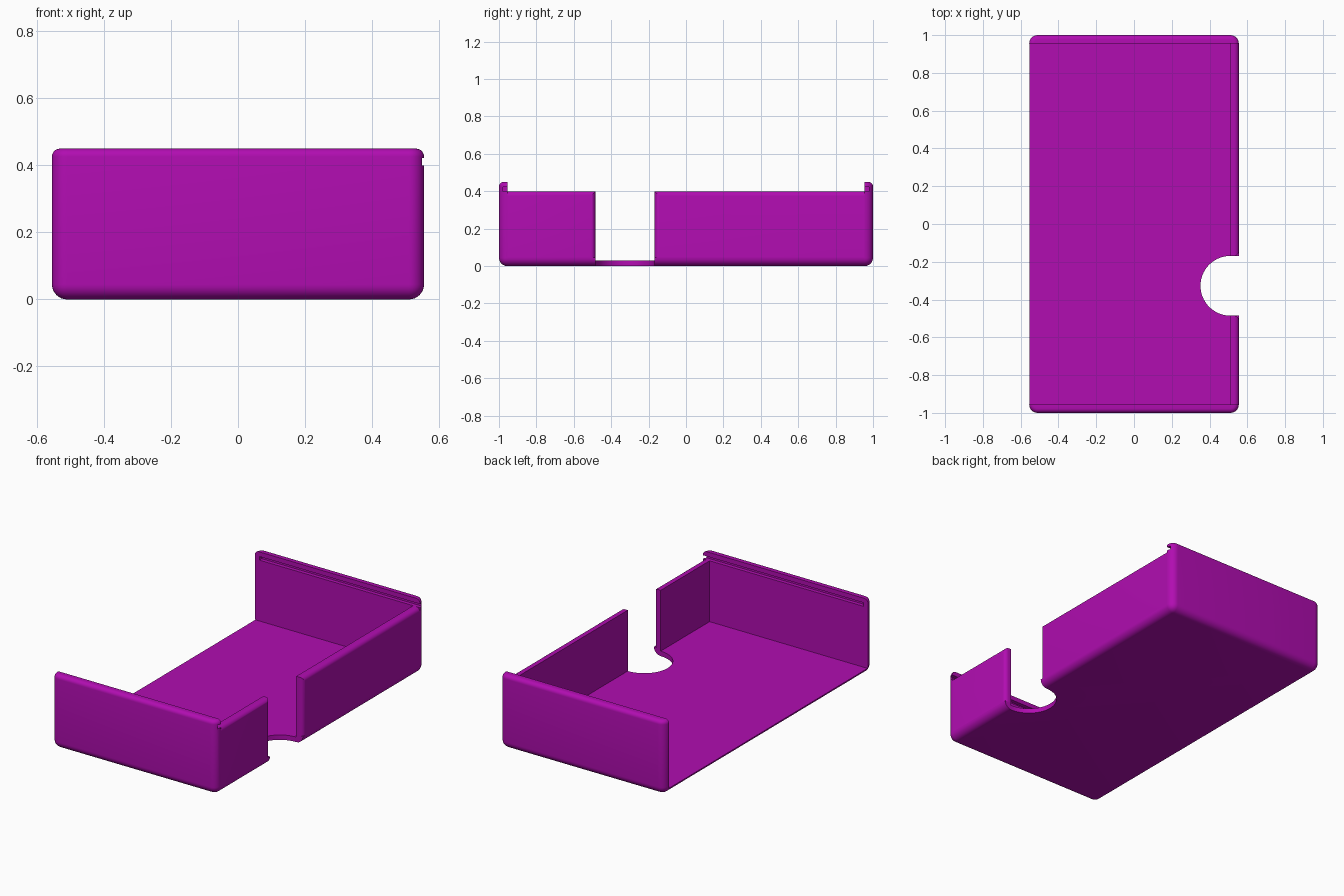
import bpy, bmesh, math

if "Cube" in bpy.data.objects:
    bpy.data.objects.remove(bpy.data.objects["Cube"], do_unlink=True)

X, H, R = 0.555, 0.45, 0.045         # half width, height, corner radius
IN_X, IN_Y = 0.51, 0.955             # inner wall faces
FLOOR, SIDE_TOP = 0.03, 0.40
SLOT_Y, SLOT_R = -0.327, 0.158

purple = bpy.data.materials.new("purple plastic")
purple.use_nodes = True
colour = (0.44, 0.004, 0.44, 1)
purple.diffuse_color = colour
bsdf = purple.node_tree.nodes["Principled BSDF"]
bsdf.inputs["Base Color"].default_value = colour


def make_object(name, bm):
    bmesh.ops.recalc_face_normals(bm, faces=bm.faces)
    mesh = bpy.data.meshes.new(name)
    bm.to_mesh(mesh)
    bm.free()
    mesh.materials.append(purple)
    obj = bpy.data.objects.new(name, mesh)
    bpy.context.collection.objects.link(obj)
    return obj


def box(x0, x1, y0, y1, z0, z1):
    bm = bmesh.new()
    bmesh.ops.create_cube(bm, size=1)
    for v in bm.verts:
        v.co.x = x0 if v.co.x < 0 else x1
        v.co.y = y0 if v.co.y < 0 else y1
        v.co.z = z0 if v.co.z < 0 else z1
    return bm


def round_edges(bm, rule, radius, segments):
    edges = [e for e in bm.edges if rule(e.verts[0].co, e.verts[1].co)]
    bmesh.ops.bevel(bm, geom=edges, offset=radius, segments=segments,
                    profile=0.5, affect='EDGES')


def activate(obj):
    bpy.ops.object.select_all(action='DESELECT')
    obj.select_set(True)
    bpy.context.view_layer.objects.active = obj


def cut(target, bm):
    cutter = make_object("cutter", bm)
    cutter.hide_render = True
    mod = target.modifiers.new("cut", 'BOOLEAN')
    mod.operation = 'DIFFERENCE'
    mod.solver = 'EXACT'
    mod.object = cutter
    activate(target)
    bpy.ops.object.modifier_apply(modifier=mod.name)
    bpy.data.objects.remove(cutter, do_unlink=True)


# Rounded outer block: large radius on corners and base, small one on the rim
bm = box(-X, X, -1, 1, 0, H)
round_edges(bm, lambda a, b: min(a.z, b.z) < 0.001, R, 8)
bm.free()
bm = box(-X, X, -1, 1, 0, H)
round_edges(bm, lambda a, b: not (a.z > H - 0.001 and b.z > H - 0.001), R, 8)
round_edges(bm, lambda a, b: a.z > H - 0.001 and b.z > H - 0.001, 0.024, 6)
tray = make_object("tray_body", bm)

# Cavity, open on one long side, and the ledge that carries the side panels
cut(tray, box(-1, IN_X, -IN_Y, IN_Y, FLOOR, 1))
cut(tray, box(IN_X - 0.01, 1, -IN_Y, IN_Y, R, 1))

# Lid grooves in both end walls, stopped short of the open side
cut(tray, box(-X + 0.03, 1, -0.978, 0.978, SIDE_TOP, SIDE_TOP + 0.022))

# Thumb notch: half circle in the floor running straight out through the wall
bm = bmesh.new()
arc = [math.pi * (0.5 + i / 40) for i in range(41)]
outline = [(IN_X + SLOT_R * math.cos(a), SLOT_Y + SLOT_R * math.sin(a)) for a in arc]
outline += [(1, SLOT_Y - SLOT_R), (1, SLOT_Y + SLOT_R)]
face = bm.faces.new([bm.verts.new((x, y, -0.1)) for x, y in outline])
top = bmesh.ops.extrude_face_region(bm, geom=[face])
for v in top["geom"]:
    if isinstance(v, bmesh.types.BMVert):
        v.co.z = 1
cut(tray, bm)

# Side panels either side of the notch, rounded on their outer top and notch edges
parts = [tray]
for name, y0, y1, y_notch in (
        ("front_side_panel", -IN_Y, SLOT_Y - SLOT_R, SLOT_Y - SLOT_R),
        ("back_side_panel", SLOT_Y + SLOT_R, IN_Y, SLOT_Y + SLOT_R)):
    bm = box(IN_X, X, y0, y1, R, SIDE_TOP)

    def outer_free_edge(a, b):
        outer = min(a.x, b.x) > X - 0.001
        on_top = min(a.z, b.z) > SIDE_TOP - 0.001
        at_notch = max(abs(a.y - y_notch), abs(b.y - y_notch)) < 0.001
        return outer and (on_top or at_notch)

    round_edges(bm, outer_free_edge, 0.025, 6)
    parts.append(make_object(name, bm))

for part in parts:
    activate(part)
    bpy.ops.object.shade_smooth_by_angle(angle=math.radians(30))
